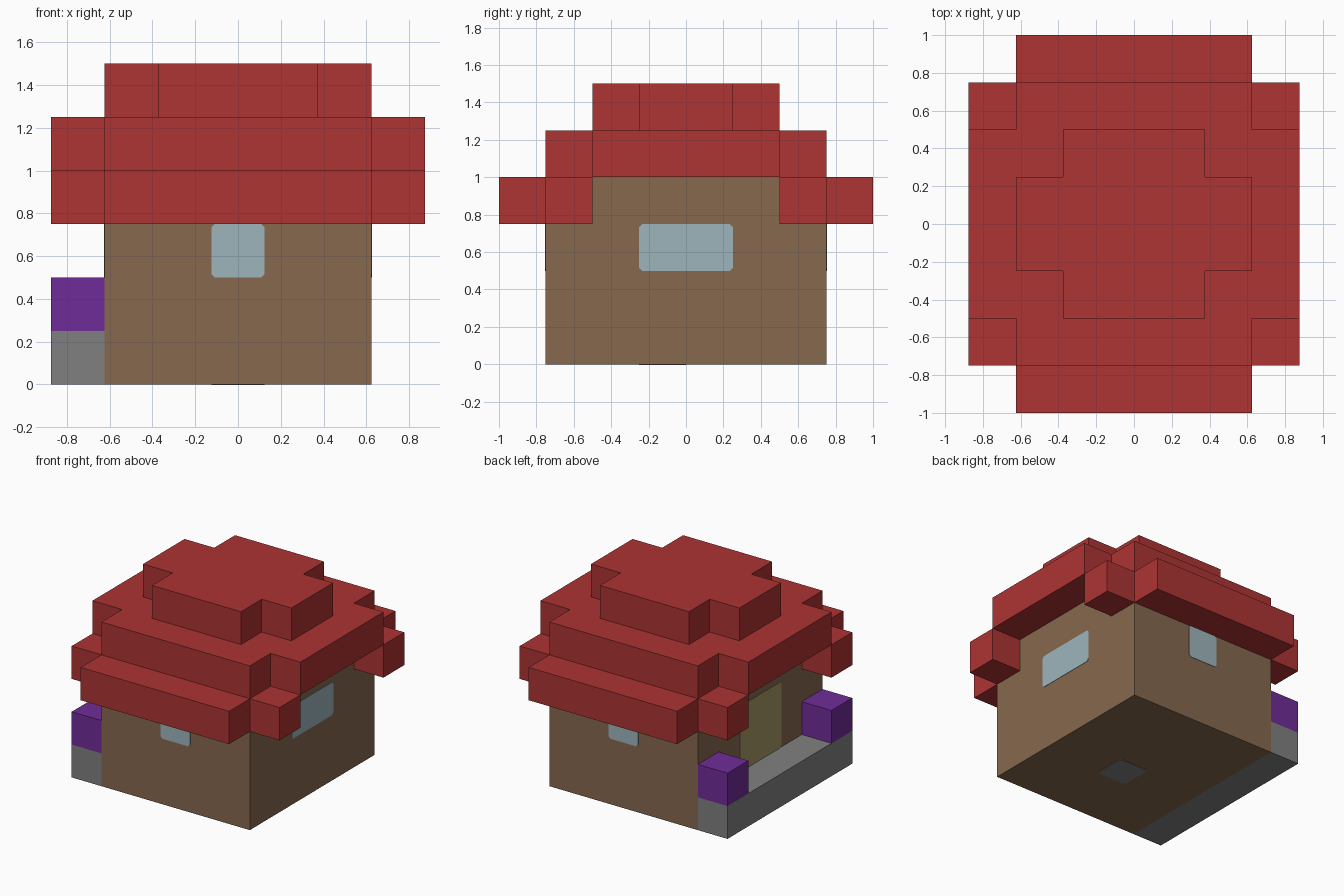
import bpy
import bmesh
from mathutils import Vector

cube = bpy.data.objects.get("Cube")
if cube:
    bpy.data.objects.remove(cube, do_unlink=True)


def make_material(name, rgb):
    linear = [((c / 255 + 0.055) / 1.055) ** 2.4 for c in rgb] + [1]
    mat = bpy.data.materials.new(name)
    mat.use_nodes = True
    mat.diffuse_color = linear
    mat.node_tree.nodes["Principled BSDF"].inputs["Base Color"].default_value = linear
    return mat


RED = make_material("roof red", (174, 51, 51))
BROWN = make_material("wall brown", (134, 104, 78))
BLUE = make_material("window blue", (157, 181, 188))
GREY = make_material("stone grey", (128, 128, 128))
PURPLE = make_material("flower purple", (112, 44, 152))
OLIVE = make_material("door olive", (168, 152, 103))


def prism(name, points, depth, mat):
    """Extrude a closed outline of 3D points along the depth vector."""
    bm = bmesh.new()
    face = bm.faces.new([bm.verts.new(p) for p in points])
    new = bmesh.ops.extrude_face_region(bm, geom=[face])["geom"]
    bmesh.ops.translate(bm, vec=depth, verts=[g for g in new if isinstance(g, bmesh.types.BMVert)])
    bmesh.ops.recalc_face_normals(bm, faces=bm.faces)
    mesh = bpy.data.meshes.new(name)
    bm.to_mesh(mesh)
    bm.free()
    mesh.materials.append(mat)
    obj = bpy.data.objects.new(name, mesh)
    bpy.context.collection.objects.link(obj)
    return obj


def box(name, x, y, z, mat):
    corners = [(x[0], y[0], z[0]), (x[1], y[0], z[0]), (x[1], y[1], z[0]), (x[0], y[1], z[0])]
    return prism(name, corners, Vector((0, 0, z[1] - z[0])), mat)


def cross(name, wide, deep, z, mat):
    """Rectangle with its four corner blocks notched out, one block high."""
    b = 0.25
    quarter = [(wide, deep - b), (wide - b, deep - b), (wide - b, deep)]
    outline = []
    for sx, sy in ((1, 1), (-1, 1), (-1, -1), (1, -1)):
        part = quarter if sx * sy > 0 else quarter[::-1]
        outline += [(sx * px, sy * py, z) for px, py in part]
    return prism(name, outline, Vector((0, 0, b)), mat)


def plate(name, centre, normal, width, height, mat):
    """Thin panel with clipped corners, lying on a wall or the floor."""
    n = Vector(normal)
    v = Vector((0, 1, 0)) if n.z else Vector((0, 0, 1))
    u = v.cross(n)
    w, h, c = width / 2, height / 2, 0.016
    shape = [(w, h - c), (w - c, h), (c - w, h), (-w, h - c),
             (-w, c - h), (c - w, -h), (w - c, -h), (w, c - h)]
    points = [Vector(centre) + u * a + v * b for a, b in shape]
    return prism(name, points, n * 0.003, mat)


# House body
box("walls", (-0.625, 0.625), (-0.75, 0.75), (0, 1), BROWN)

# Windows, door and stone patch under the floor
plate("front_window", (0, -0.75, 0.625), (0, -1, 0), 0.25, 0.25, BLUE)
plate("back_window", (0, 0.75, 0.625), (0, 1, 0), 0.25, 0.25, BLUE)
plate("left_window", (0.625, 0, 0.625), (1, 0, 0), 0.5, 0.25, BLUE)
plate("door", (-0.625, 0, 0.5), (-1, 0, 0), 0.5, 0.5, OLIVE)
plate("floor_patch", (0, -0.125, 0), (0, 0, -1), 0.25, 0.25, GREY)

# Stone step with a flower block at each end
box("door_step", (-0.875, -0.625), (-0.75, 0.75), (0, 0.25), GREY)
for side, y in (("front", (-0.75, -0.5)), ("back", (0.5, 0.75))):
    box(side + "_flower_block", (-0.875, -0.625), y, (0.25, 0.5), PURPLE)

# Lower eaves: a bar at front and back, and a block at each corner
for side, s in (("front", -1), ("back", 1)):
    box(side + "_eave", (-0.625, 0.625), sorted((s * 0.75, s)), (0.75, 1), RED)
    for hand, t in (("right", -1), ("left", 1)):
        box(f"{side}_{hand}_eave_block", sorted((t * 0.625, t * 0.875)),
            sorted((s * 0.5, s * 0.75)), (0.75, 1), RED)

# Stepped roof tiers
cross("middle_roof", 0.875, 0.75, 1, RED)
cross("top_roof", 0.625, 0.5, 1.25, RED)
